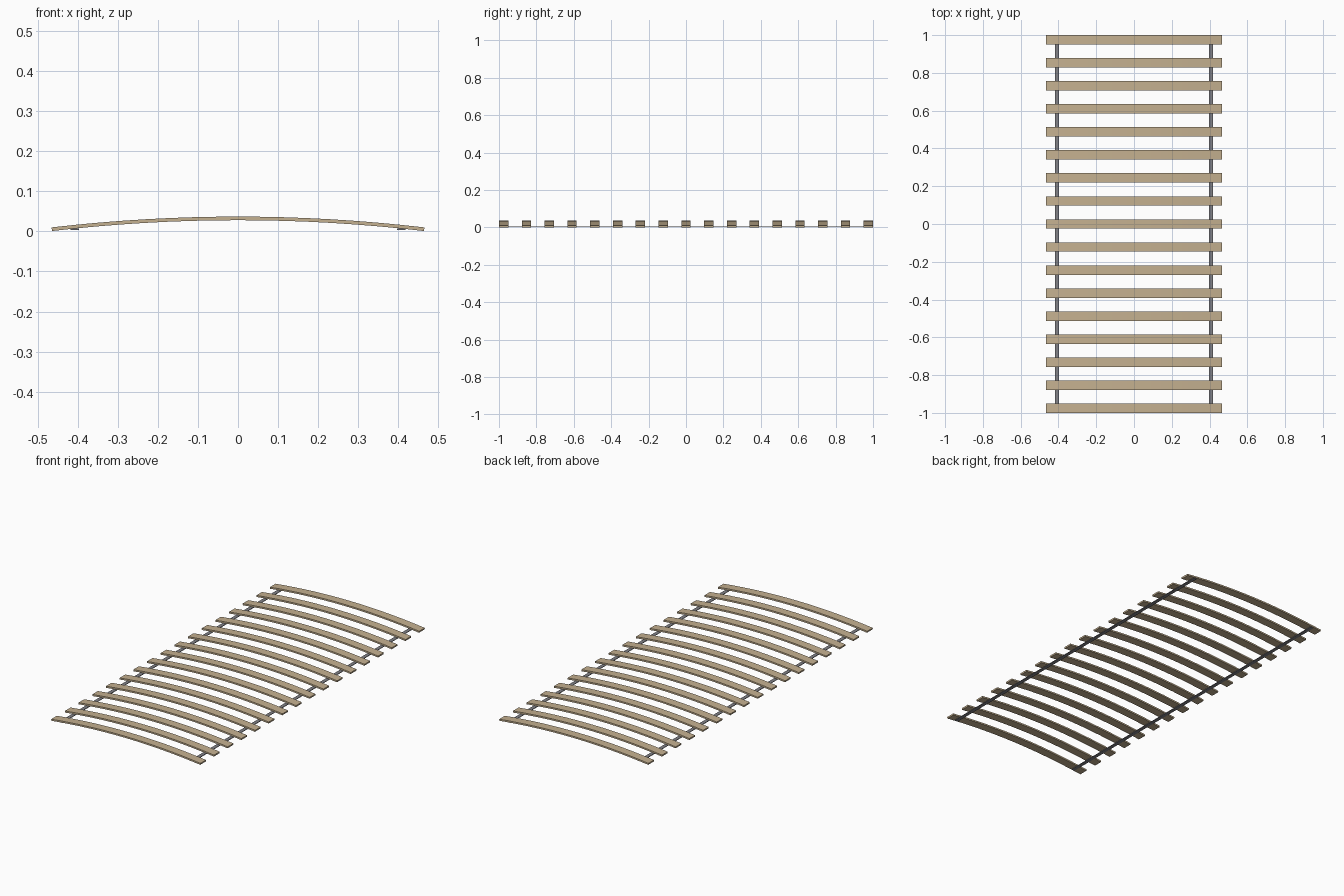
import bpy
import bmesh

if "Cube" in bpy.data.objects:
    bpy.data.objects.remove(bpy.data.objects["Cube"], do_unlink=True)


def material(name, rgb):
    mat = bpy.data.materials.new(name)
    mat.use_nodes = True
    color = (*rgb, 1.0)
    mat.diffuse_color = color
    mat.node_tree.nodes["Principled BSDF"].inputs["Base Color"].default_value = color
    return mat


wood = material("pale wood", (0.56, 0.44, 0.28))
webbing = material("grey webbing", (0.22, 0.22, 0.24))

COUNT = 17
HALF_LENGTH = 0.465
HALF_WIDTH = 0.025
THICKNESS = 0.009
RISE = 0.027
SEGMENTS = 16


def slat_mesh():
    """Bowed plank: a rectangular section swept along a shallow arch."""
    bm = bmesh.new()
    rings = []
    for i in range(SEGMENTS + 1):
        t = 2 * i / SEGMENTS - 1
        x, z = HALF_LENGTH * t, 0.001 + RISE * (1 - t * t)
        lean = THICKNESS * 2 * RISE * t / HALF_LENGTH
        low, high = (x - lean / 2, z), (x + lean / 2, z + THICKNESS)
        rings.append([bm.verts.new((px, y, pz)) for (px, pz), y in (
            (low, -HALF_WIDTH), (low, HALF_WIDTH),
            (high, HALF_WIDTH), (high, -HALF_WIDTH))])
    for a, b in zip(rings, rings[1:]):
        for k in range(4):
            n = (k + 1) % 4
            bm.faces.new((a[k], a[n], b[n], b[k]))
    bm.faces.new(rings[0])
    bm.faces.new(rings[-1])
    bmesh.ops.recalc_face_normals(bm, faces=bm.faces)
    mesh = bpy.data.meshes.new("slat")
    bm.to_mesh(mesh)
    bm.free()
    mesh.materials.append(wood)
    return mesh


# Evenly spaced bowed slats
mesh = slat_mesh()
slats = []
for i in range(COUNT):
    slat = bpy.data.objects.new(f"slat_{i + 1}", mesh)
    slat.location.y = (1 - HALF_WIDTH) * (2 * i / (COUNT - 1) - 1)
    bpy.context.collection.objects.link(slat)
    slats.append(slat)

bpy.ops.object.select_all(action="DESELECT")
slats[0].select_set(True)
bpy.context.view_layer.objects.active = slats[0]
bpy.ops.object.shade_smooth_by_angle()

# Flat straps joining the slats underneath
for side, x in (("left", 0.408), ("right", -0.408)):
    bpy.ops.mesh.primitive_cube_add(size=1, location=(x, 0, 0.0055))
    strap = bpy.context.object
    strap.name = f"{side}_strap"
    strap.scale = (0.021, 1.99, 0.003)
    bpy.ops.object.transform_apply(location=False, rotation=False, scale=True)
    strap.data.materials.append(webbing)
